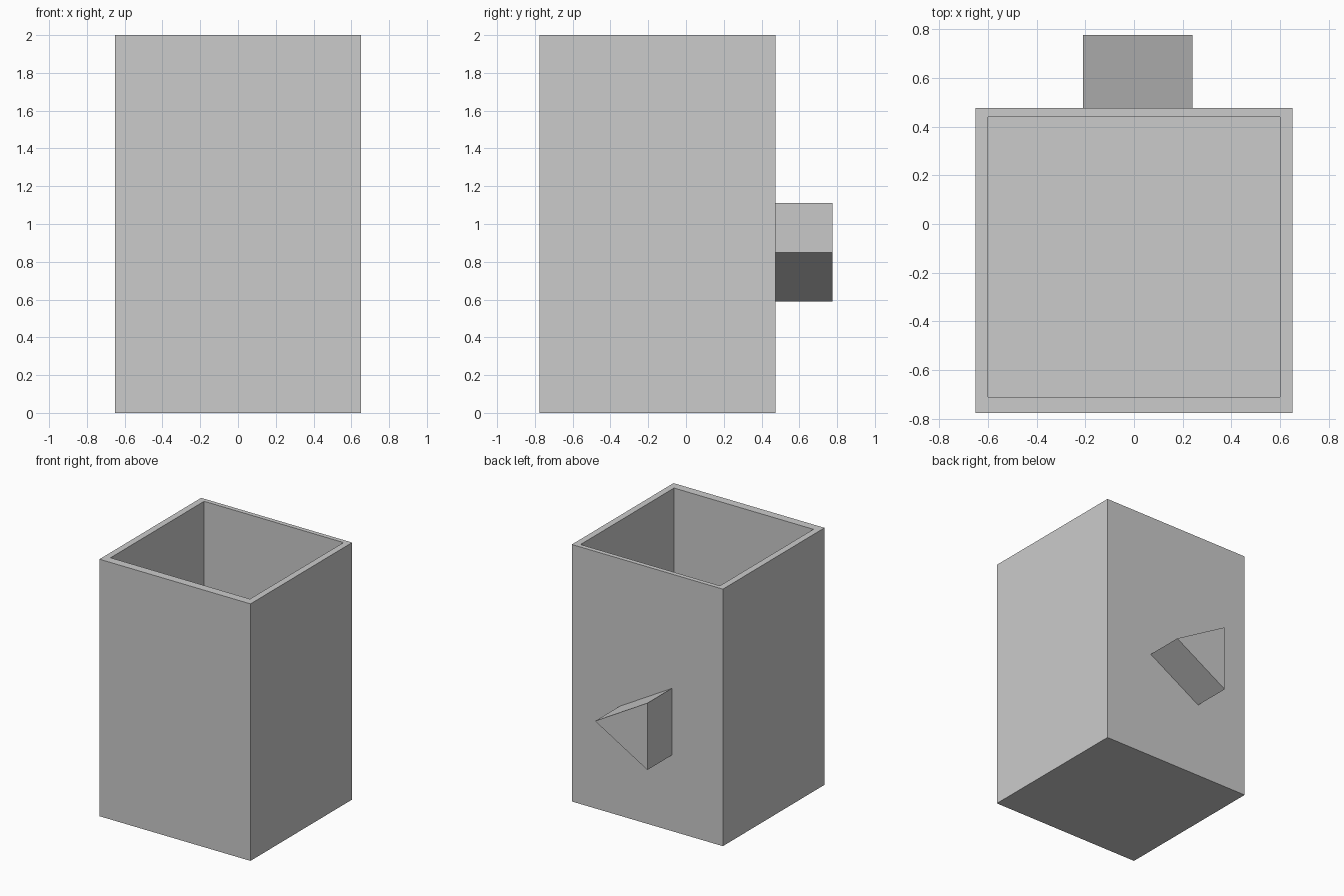
import bpy, bmesh

if "Cube" in bpy.data.objects:
    bpy.data.objects.remove(bpy.data.objects["Cube"])

# One plain grey for everything
grey = bpy.data.materials.new("light_grey")
grey.diffuse_color = (0.6, 0.6, 0.6, 1)
grey.use_nodes = True
grey.node_tree.nodes["Principled BSDF"].inputs["Base Color"].default_value = grey.diffuse_color


def add_object(name, bm):
    bmesh.ops.recalc_face_normals(bm, faces=bm.faces)
    mesh = bpy.data.meshes.new(name)
    bm.to_mesh(mesh)
    bm.free()
    mesh.materials.append(grey)
    obj = bpy.data.objects.new(name, mesh)
    bpy.context.collection.objects.link(obj)
    return obj


def ring(bm, x, y0, y1, z):
    return [bm.verts.new(p) for p in ((-x, y0, z), (x, y0, z), (x, y1, z), (-x, y1, z))]


# Open box: outer bottom, outer rim, inner rim, inner floor joined in sequence
FLOOR = 0.06
bm = bmesh.new()
rings = [ring(bm, 0.65, -0.775, 0.475, 0), ring(bm, 0.65, -0.775, 0.475, 2),
         ring(bm, 0.60, -0.71, 0.44, 2), ring(bm, 0.60, -0.71, 0.44, FLOOR)]
for a, b in zip(rings, rings[1:]):
    for i in range(4):
        j = (i + 1) % 4
        bm.faces.new((a[i], a[j], b[j], b[i]))
bm.faces.new(rings[0])
bm.faces.new(rings[-1])
add_object("open_box", bm)

# Triangular handle on the back, pointing to +x
bm = bmesh.new()
profile = [(-0.21, 0.59), (-0.21, 1.11), (0.24, 0.85)]
near, far = [[bm.verts.new((x, y, z)) for x, z in profile] for y in (0.475, 0.775)]
bm.faces.new(near)
bm.faces.new(far)
for i in range(3):
    j = (i + 1) % 3
    bm.faces.new((near[i], near[j], far[j], far[i]))
add_object("triangular_handle", bm)
